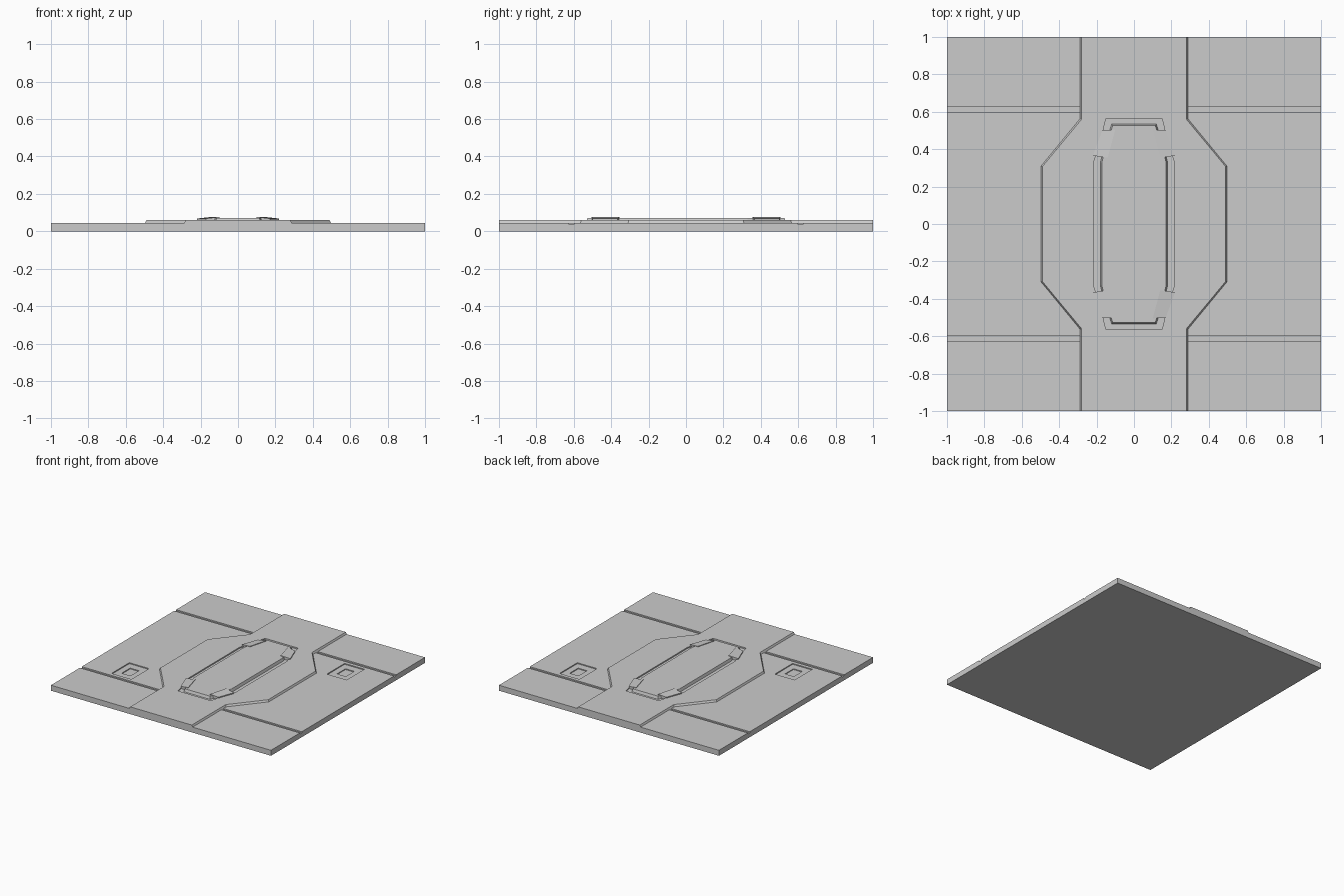
import bpy, bmesh

cube = bpy.data.objects.get("Cube")
if cube:
    bpy.data.objects.remove(cube, do_unlink=True)

grey = bpy.data.materials.new("light_grey")
grey.use_nodes = True
COLOR = (0.6, 0.6, 0.6, 1)
grey.diffuse_color = COLOR
grey.node_tree.nodes["Principled BSDF"].inputs["Base Color"].default_value = COLOR


def loft(name, low, high):
    """Solid between two matching loops of 3D points."""
    bm = bmesh.new()
    a = [bm.verts.new(p) for p in low]
    b = [bm.verts.new(p) for p in high]
    n = len(a)
    bm.faces.new(a)
    bm.faces.new(b)
    for i in range(n):
        j = (i + 1) % n
        bm.faces.new((a[i], a[j], b[j], b[i]))
    bmesh.ops.recalc_face_normals(bm, faces=bm.faces)
    mesh = bpy.data.meshes.new(name)
    bm.to_mesh(mesh)
    bm.free()
    mesh.materials.append(grey)
    ob = bpy.data.objects.new(name, mesh)
    bpy.context.collection.objects.link(ob)
    return ob


def prism(name, pts, z0, z1, top_pts=None):
    return loft(name, [(x, y, z0) for x, y in pts],
                [(x, y, z1) for x, y in top_pts or pts])


def four_way(quarter):
    """Mirror a quarter outline, listed from the side to the far end."""
    right = [(x, -y) for x, y in reversed(quarter)] + quarter
    return right + [(-x, y) for x, y in reversed(right)]


def rect(x0, x1, y0, y1):
    return [(x0, y0), (x1, y0), (x1, y1), (x0, y1)]


def carve(target, cutter):
    mod = target.modifiers.new("cut", "BOOLEAN")
    mod.operation = "DIFFERENCE"
    mod.solver = "EXACT"
    mod.object = cutter
    bpy.context.view_layer.objects.active = target
    bpy.ops.object.modifier_apply(modifier=mod.name)
    bpy.data.objects.remove(cutter, do_unlink=True)


BASE, DECK, FLOOR, PANEL = 0.045, 0.06, 0.05, 0.072

# Square floor tile with cross grooves and two stepped pockets
tile = prism("floor_tile", rect(-1, 1, -1, 1), 0, BASE)
for s in (-1, 1):
    for t in (-1, 1):
        x0, x1 = sorted((s * 0.28, s * 1.1))
        y0, y1 = sorted((t * 0.6, t * 0.625))
        carve(tile, prism("groove_cutter", rect(x0, x1, y0, y1), 0.035, 0.1))
    outer = [(s * x, s * y) for x, y in rect(0.57, 0.75, 0.34, 0.57)]
    inner = [(s * x, s * y) for x, y in rect(0.62, 0.7, 0.4, 0.51)]
    carve(tile, prism("pocket_cutter", outer, 0.037, 0.1))
    carve(tile, prism("pocket_step_cutter", inner, 0.03, 0.1))

# Raised walkway that widens around the middle, with bevelled sides
deck = prism("raised_walkway",
             four_way([(0.5, 0.31), (0.29, 0.565), (0.29, 1)]), BASE - 0.005, DECK,
             four_way([(0.49, 0.307), (0.28, 0.56), (0.28, 1)]))
carve(deck, prism("trench_cutter",
                  four_way([(0.215, 0.33), (0.165, 0.5), (0.15, 0.565)]), FLOOR, 0.1))
prism("trench_floor", four_way([(0.22, 0.33), (0.155, 0.57)]), 0.042, FLOOR)

# Hatch panel in the trench
prism("hatch_panel", four_way([(0.18, 0.33), (0.17, 0.37), (0.12, 0.535)]),
      FLOOR - 0.002, PANEL,
      four_way([(0.172, 0.327), (0.162, 0.367), (0.114, 0.527)]))

# Sloped clips over the four hatch corners
for s in (-1, 1):
    for t in (-1, 1):
        plan = [(0.22, 0.365, 0.068), (0.17, 0.5, 0.068),
                (0.1, 0.505, 0.077), (0.14, 0.355, 0.077)]
        loft("corner_clip", [(s * x, t * y, FLOOR) for x, y, z in plan],
             [(s * x, t * y, z) for x, y, z in plan])
